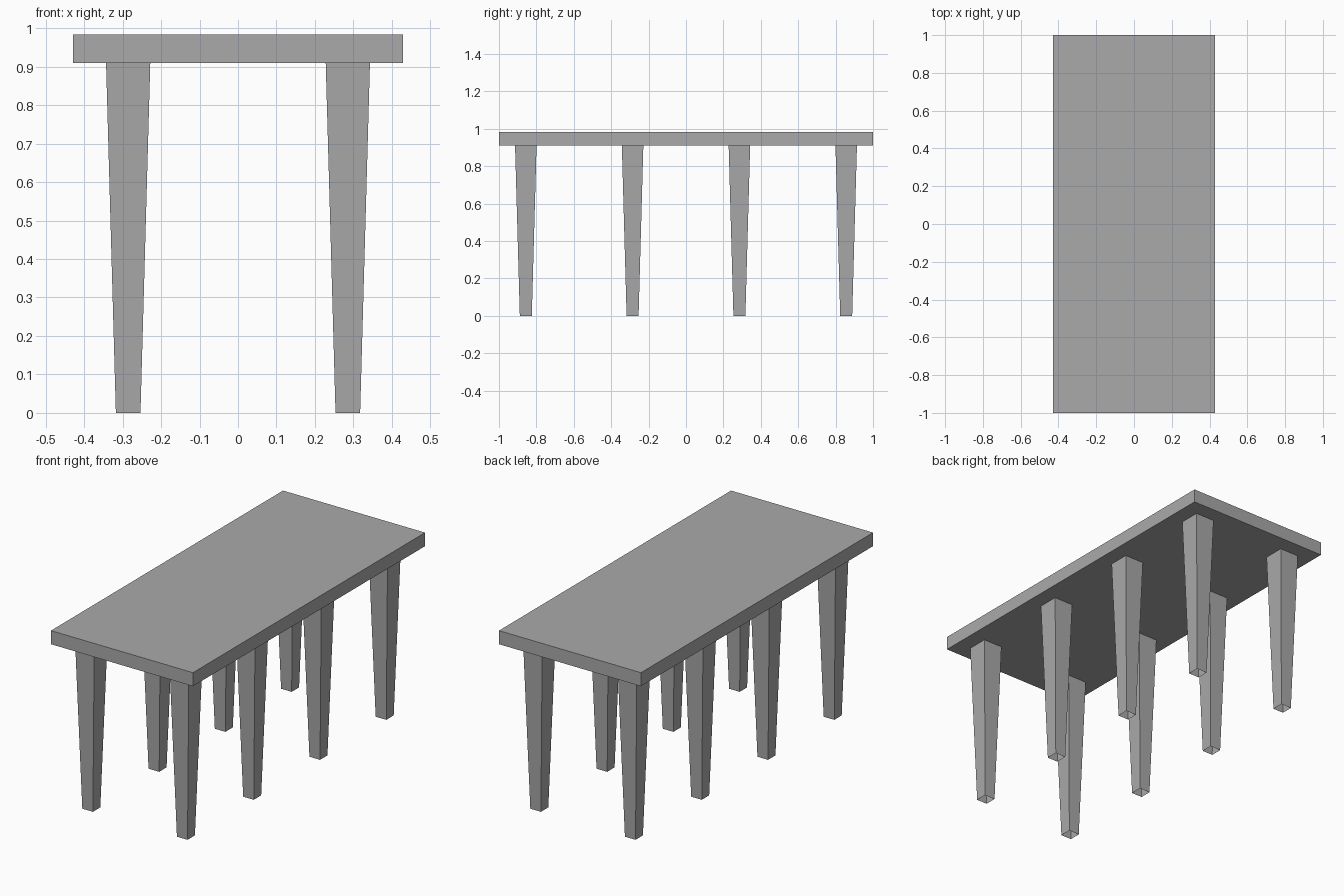
import bpy
import bmesh
from mathutils import Matrix

cube = bpy.data.objects.get("Cube")
if cube:
    bpy.data.objects.remove(cube, do_unlink=True)

# Single plain grey
grey = bpy.data.materials.new("plain_grey")
grey.use_nodes = True
colour = (0.4, 0.4, 0.4, 1)
grey.diffuse_color = colour
grey.node_tree.nodes["Principled BSDF"].inputs["Base Color"].default_value = colour

HALF_WIDTH, HALF_LENGTH = 0.4285, 1.0
LEG_HEIGHT, TOP_HEIGHT = 0.91, 0.984
LEG_TOP, LEG_FOOT = 0.115, 0.064
LEG_X = 0.2855
LEG_ROWS = {"front": -0.8565, "middle_front": -0.2855,
            "middle_back": 0.2855, "back": 0.8565}


def add_object(name, bm, location):
    mesh = bpy.data.meshes.new(name)
    bm.to_mesh(mesh)
    bm.free()
    mesh.materials.append(grey)
    obj = bpy.data.objects.new(name, mesh)
    obj.location = location
    bpy.context.collection.objects.link(obj)


def add_leg(name, x, y):
    """Square tapered leg, hollow and open at the foot."""
    bm = bmesh.new()
    bmesh.ops.create_cube(bm, size=1)
    for v in bm.verts:
        width = LEG_TOP if v.co.z > 0 else LEG_FOOT
        v.co.x *= width
        v.co.y *= width
        v.co.z = LEG_HEIGHT if v.co.z > 0 else 0
    bm.normal_update()
    foot = [f for f in bm.faces if f.normal.z < -0.9]
    bmesh.ops.delete(bm, geom=foot, context="FACES_ONLY")
    add_object(name, bm, (x, y, 0))


# Table top slab
slab = bmesh.new()
thickness = TOP_HEIGHT - LEG_HEIGHT
bmesh.ops.create_cube(slab, size=1, matrix=Matrix.Diagonal(
    (2 * HALF_WIDTH, 2 * HALF_LENGTH, thickness, 1)))
add_object("table_top", slab, (0, 0, LEG_HEIGHT + thickness / 2))

# Four rows of paired legs
for row, y in LEG_ROWS.items():
    for side, x in (("left", LEG_X), ("right", -LEG_X)):
        add_leg(f"{row}_{side}_leg", x, y)
